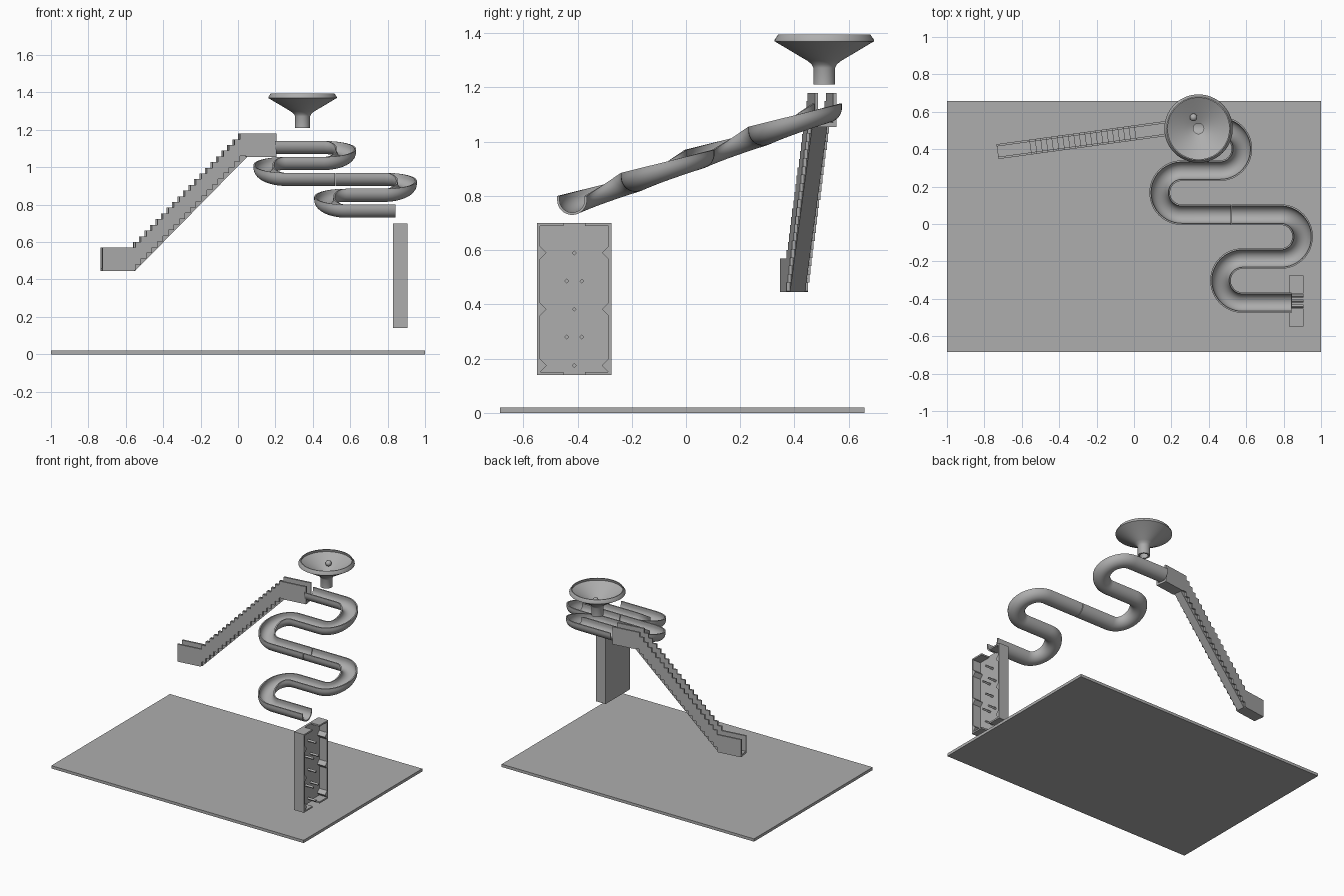
import bpy, bmesh, math
from mathutils import Vector

cube = bpy.data.objects.get("Cube")
if cube:
    bpy.data.objects.remove(cube, do_unlink=True)

grey = bpy.data.materials.new("plain_grey")
grey.use_nodes = True
tone = (0.42, 0.42, 0.42, 1)
grey.diffuse_color = tone
grey.node_tree.nodes["Principled BSDF"].inputs["Base Color"].default_value = tone


def finish(name, bm, smooth=False):
    """Turn a bmesh into a named grey object."""
    bmesh.ops.remove_doubles(bm, verts=bm.verts, dist=1e-5)
    bmesh.ops.recalc_face_normals(bm, faces=bm.faces)
    mesh = bpy.data.meshes.new(name)
    bm.to_mesh(mesh)
    bm.free()
    mesh.materials.append(grey)
    ob = bpy.data.objects.new(name, mesh)
    bpy.context.collection.objects.link(ob)
    if smooth:
        bpy.ops.object.select_all(action='DESELECT')
        ob.select_set(True)
        bpy.context.view_layer.objects.active = ob
        bpy.ops.object.shade_smooth_by_angle(angle=math.radians(35))
    return ob


def loft(name, rings, loop=False, smooth=True):
    """Skin closed rings of points; cap the ends unless looped."""
    bm = bmesh.new()
    vs = [[bm.verts.new(p) for p in ring] for ring in rings]
    n = len(rings[0])
    pairs = list(zip(vs, vs[1:])) + ([(vs[-1], vs[0])] if loop else [])
    for a, b in pairs:
        for i in range(n):
            j = (i + 1) % n
            bm.faces.new((a[i], a[j], b[j], b[i]))
    if not loop:
        bm.faces.new(vs[0])
        bm.faces.new(vs[-1])
    return finish(name, bm, smooth)


def prism(name, outline, start, end, place):
    """Extrude a 2D outline between two depths."""
    return loft(name, [[place(a, b, d) for a, b in outline] for d in (start, end)], smooth=False)


def box(name, lo, hi):
    outline = [(lo[0], lo[1]), (hi[0], lo[1]), (hi[0], hi[1]), (lo[0], hi[1])]
    return prism(name, outline, lo[2], hi[2], lambda a, b, d: (a, b, d))


# Ground slab
box("base_plate", (-1, -0.685, 0), (1, 0.658, 0.02))

# Funnel: revolved closed profile of radius and height
profile = [(0.04, 1.21), (0.04, 1.272), (0.046, 1.285), (0.062, 1.298), (0.183, 1.37),
           (0.183, 1.376), (0.17, 1.395), (0.164, 1.395), (0.168, 1.378),
           (0.062, 1.314), (0.028, 1.298), (0.028, 1.21)]
FX, FY = 0.345, 0.51
SEG = 64
loft("funnel", [[(FX + r * math.cos(t), FY + r * math.sin(t), z) for r, z in profile]
                for t in (math.tau * k / SEG for k in range(SEG))], loop=True)

# Ball resting in the funnel
bm = bmesh.new()
bmesh.ops.create_uvsphere(bm, u_segments=24, v_segments=12, radius=0.02)
bmesh.ops.translate(bm, verts=bm.verts, vec=(0.318, 0.57, 1.343))
finish("ball", bm, True)

# Winding trough: two equal pieces, each with a right and a left turn
PITCH, TURN = 0.235, 0.1175
ARC = 24


def u_section():
    pts = []
    for r, sign in ((0.055, 1), (0.046, -1)):
        arc = [(r * math.cos(math.pi + sign * math.pi * k / ARC * 1.0),
                -0.015 - r * math.sin(math.pi * k / ARC)) for k in range(ARC + 1)]
        if sign < 0:
            arc.reverse()
        arc = [(arc[0][0], 0)] + arc + [(arc[-1][0], 0)]
        pts += arc
    return pts


def trough_path(x0, y0):
    """Points with sideways directions along one piece."""
    path = [((x0, y0), (0, 1))]
    for cx, yc, side in ((x0 + 0.262, y0 - TURN, 1), (x0 + 0.058, y0 - TURN - PITCH, -1)):
        for k in range(ARC + 1):
            t = math.pi * k / ARC
            s, c = math.sin(t), math.cos(t)
            path.append(((cx + side * TURN * s, yc + TURN * c), (s, c * side)))
    path.append(((x0 + 0.321, y0 - 2 * PITCH), (0, 1)))
    return path


section = u_section()
for label, x0, y0 in (("upper", 0.197, 0.52), ("lower", 0.522, 0.05)):
    rings = []
    for (px, py), (nx, ny) in trough_path(x0, y0):
        rim = 0.80 + (py + 0.42) * 0.362
        rings.append([(px + w * nx, py + w * ny, rim + h) for w, h in section])
    loft(label + "_trough", rings)

# Stepped ramp, built straight and then turned
STEPS = 20
U0, U1, END = 0.177, 0.772, 0.94
Z0, RISE, WALL = 0.445, 0.61, 0.125
run, rise = (U1 - U0) / STEPS, RISE / STEPS


def stairs(z):
    pts = []
    for k in range(STEPS):
        u = U0 + k * run
        pts += [(u, z + k * rise), (u, z + (k + 1) * rise)]
    return pts + [(U1, z + RISE)]


def side_on(u, z, w):
    return (u, w, z)


FLOOR = Z0 + 0.015
ramp = []
wall = ([(0, Z0)] + [(U0 - 0.01, Z0)] + stairs(Z0 + 0.005) + [(U1 + 0.01, Z0 + RISE), (END, Z0 + RISE),
        (END, Z0 + RISE + WALL)] + stairs(Z0 + WALL)[::-1] + [(0, Z0 + WALL)])
for label, w in (("front", -0.04), ("back", 0.028)):
    ramp.append(prism("ramp_%s_wall" % label, wall, w, w + 0.012, side_on))
tread = ([(0, Z0), (U0, Z0), (U1 + 0.01, Z0 + RISE), (END, Z0 + RISE), (END, FLOOR + RISE)]
         + stairs(FLOOR)[::-1] + [(0, FLOOR)])
ramp.append(prism("ramp_steps", tread, -0.028, 0.028, side_on))
for ob in ramp:
    ob.location = (-0.73, 0.387, 0)
    ob.rotation_euler.z = math.atan(0.137)

# Peg board: back plate, bumped sides, split ends and pegs
X0, XB, X1 = 0.83, 0.845, 0.907
YC, HALF, ZB, ZT = -0.412, 0.137, 0.14, 0.70
T = 0.011
box("board_back", (X0, YC - HALF, ZB), (XB, YC + HALF, ZT))
rows = (0.175, 0.382, 0.59)
for label, s in (("front", -1), ("rear", 1)):
    side = [(HALF, ZB), (HALF - T, ZB)]
    for z in rows:
        side += [(HALF - T, z - 0.024), (HALF - T - 0.024, z), (HALF - T, z + 0.024)]
    side += [(HALF - T, ZT), (HALF, ZT)]
    prism("board_%s_side" % label, side, XB, X1, lambda a, b, d: (d, YC + s * a, b))
    for end, z in (("bottom", ZB), ("top", ZT - T)):
        y = sorted((YC + s * 0.04, YC + s * (HALF - T)))
        box("board_%s_%s_edge" % (label, end), (XB, y[0], z), (X1, y[1], z + T))

pegs = [(0, z) for z in rows] + [(s * 0.028, z) for s in (-1, 1) for z in (0.28, 0.486)]
for k, (y, z) in enumerate(pegs):
    r = 0.009
    diamond = [(y - r, z), (y, z - r), (y + r, z), (y, z + r)]
    prism("peg_%d" % (k + 1), diamond, XB, X1, lambda a, b, d: (d, YC + a, b))
